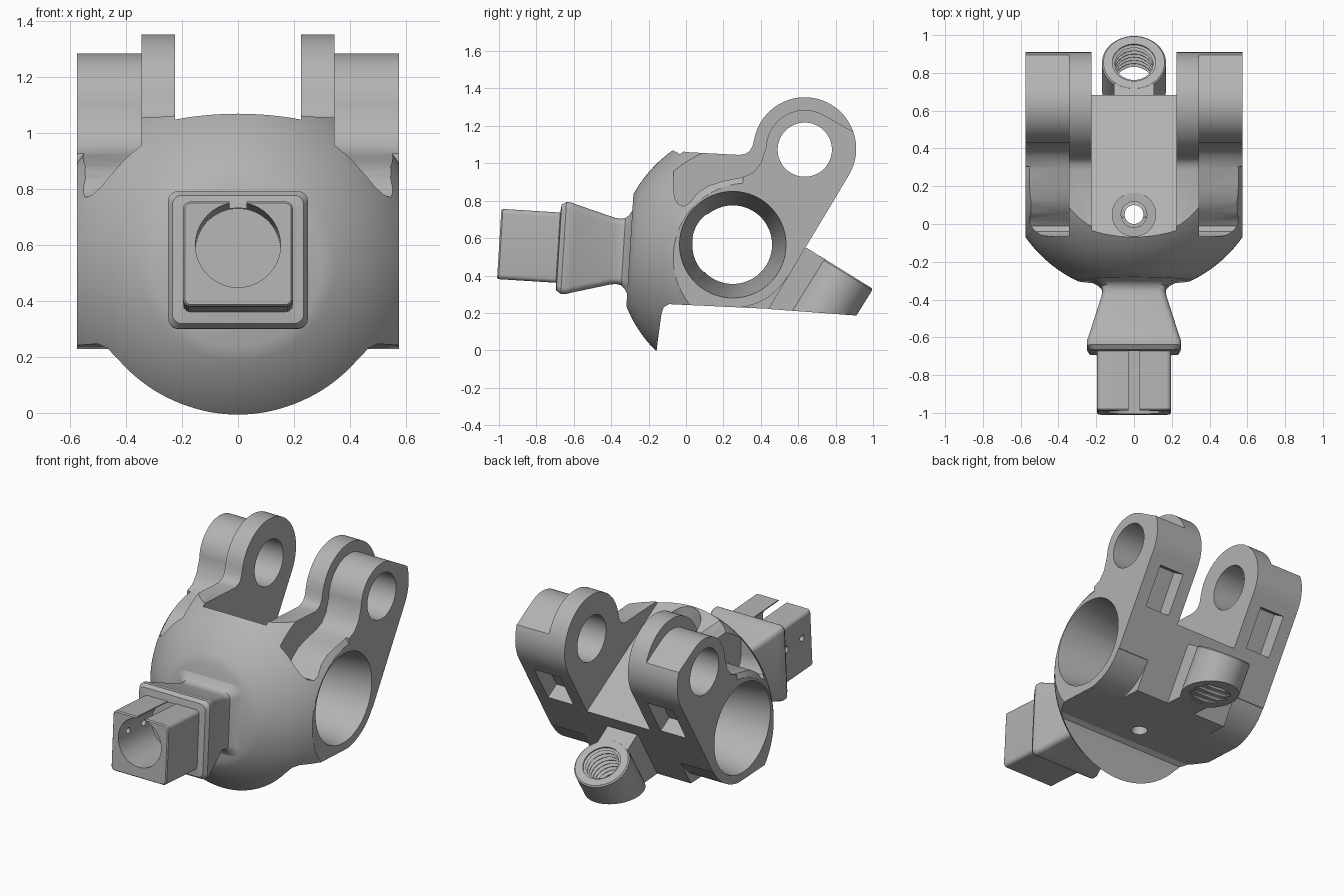
import bpy, bmesh
from math import sin, cos, pi, radians, sqrt
from mathutils import Matrix, Vector

cube = bpy.data.objects.get("Cube")
if cube:
    bpy.data.objects.remove(cube, do_unlink=True)

grey = bpy.data.materials.new("plain_grey")
grey.use_nodes = True
colour = (0.45, 0.45, 0.45, 1)
grey.diffuse_color = colour
for node in grey.node_tree.nodes:
    if node.type == 'BSDF_PRINCIPLED':
        node.inputs["Base Color"].default_value = colour
        node.inputs["Roughness"].default_value = 0.6

TILT = 0.0625


def make(name, bm, matrix=None):
    bmesh.ops.recalc_face_normals(bm, faces=bm.faces)
    if matrix:
        bmesh.ops.transform(bm, matrix=matrix, verts=bm.verts)
    mesh = bpy.data.meshes.new(name)
    bm.to_mesh(mesh)
    bm.free()
    obj = bpy.data.objects.new(name, mesh)
    bpy.context.collection.objects.link(obj)
    mesh.materials.append(grey)
    return obj


def place(x, y, z, angle=0.0, axis='X'):
    return Matrix.Translation((x, y, z)) @ Matrix.Rotation(angle, 4, axis)


def arc(cy, cz, r, a0, a1, n):
    angles = [radians(a0 + (a1 - a0) * i / n) for i in range(n + 1)]
    return [(cy + r * cos(a), cz + r * sin(a)) for a in angles]


def prism(name, profile, x0, x1):
    """Side profile (y, z) extruded across x."""
    bm = bmesh.new()
    face = bm.faces.new([bm.verts.new((x0, y, z)) for y, z in profile])
    ext = bmesh.ops.extrude_face_region(bm, geom=[face])["geom"]
    verts = [v for v in ext if isinstance(v, bmesh.types.BMVert)]
    bmesh.ops.translate(bm, vec=(x1 - x0, 0, 0), verts=verts)
    return make(name, bm)


def lathe(name, profile, matrix, segments=64):
    """Profile (height, radius) turned about local z, with closed ends."""
    pts = [(profile[0][0], 0)] + profile + [(profile[-1][0], 0)]
    bm = bmesh.new()
    verts = [bm.verts.new((r, 0, t)) for t, r in pts]
    edges = [bm.edges.new(pair) for pair in zip(verts, verts[1:])]
    bmesh.ops.spin(bm, geom=verts + edges, cent=(0, 0, 0), axis=(0, 0, 1),
                   angle=2 * pi, steps=segments)
    bmesh.ops.remove_doubles(bm, verts=bm.verts, dist=1e-5)
    return make(name, bm, matrix)


def rounded_loft(name, sections, matrix, n=5):
    """Rounded rectangles (y, half width, half height, corner) joined in order."""
    bm = bmesh.new()
    rings = []
    for y, hx, hz, r in sections:
        ring = []
        for q, (sx, sz) in enumerate([(1, 1), (-1, 1), (-1, -1), (1, -1)]):
            for px, pz in arc(sx * (hx - r), sz * (hz - r), r, 90 * q, 90 * q + 90, n):
                ring.append(bm.verts.new((px, y, pz)))
        rings.append(ring)
    for a, b in zip(rings, rings[1:]):
        for i in range(len(a)):
            j = (i + 1) % len(a)
            bm.faces.new((a[i], a[j], b[j], b[i]))
    bm.faces.new(rings[0])
    bm.faces.new(rings[-1])
    return make(name, bm, matrix)


def boolean(target, tool, operation='DIFFERENCE'):
    mod = target.modifiers.new("cut", 'BOOLEAN')
    mod.operation, mod.solver, mod.object = operation, 'EXACT', tool
    bpy.ops.object.select_all(action='DESELECT')
    target.select_set(True)
    bpy.context.view_layer.objects.active = target
    bpy.ops.object.modifier_apply(modifier=mod.name)
    bpy.data.objects.remove(tool, do_unlink=True)


def finish(obj):
    bpy.ops.object.select_all(action='DESELECT')
    obj.select_set(True)
    bpy.context.view_layer.objects.active = obj
    bpy.ops.object.shade_smooth_by_angle(angle=radians(32))


# Body: full-width side profile with lugs, bottom plane and front skirt
LUG = (0.635, 1.078)
profile = [(-0.5, -0.1), (-0.165, -0.1), (-0.155, 0.02), (-0.132, 0.19), (-0.12, 0.23),
           (-0.09, 0.247), (0.443, 0.222)]
profile += arc(*LUG, 0.275, -31, 168, 40)
profile += [(0.357, 1.095), (0.34, 1.065), (0.315, 1.05), (0.285, 1.045),
            (0, 1.06), (-0.05, 1.075), (-0.1, 1.15), (-0.5, 1.15)]
body = prism("body", profile, -0.575, 0.575)

# Spherical front with a flat disc, open towards the back
R, C = 0.7, 0.632
dome = [(0, 0.3)]
for i in range(1, 25):
    t = 0.58 * i / 24
    dome.append((t, sqrt(R * R - (C - t) ** 2)))
dome += [(0.585, 1.6), (1.8, 1.6)]
boolean(body, lathe("dome_limit", dome, place(0, -0.3, 0.535, -pi / 2 - TILT), 128), 'INTERSECT')

# Sloping channel between the lugs
boolean(body, prism("channel", [(-0.5, 1.325), (1.1, 0.377), (1.1, 1.6), (-0.5, 1.6)],
                    -0.225, 0.225))

# Stepped outer shoulders, rounded lower corners and back pockets on both sides
step = [(-0.065, 1.6), (-0.066, 0.86), (-0.06, 0.81), (-0.04, 0.78), (-0.01, 0.77),
        (0.02, 0.79), (0.06, 0.84), (0.12, 0.88), (0.2, 0.905), (0.3, 0.925),
        (0.36, 0.95), (0.4, 1.0)]
step += arc(LUG[0], LUG[1], 0.207, 178, 60, 20) + [(0.97, 1.125), (1.1, 1.6)]
corner = arc(0.25, 0.565, 0.338, -94, -31, 16) + [(0.7, 0.38), (0.5, 0), (0.2, 0)]
pocket = [(0.612, 0.70), (0.749, 0.93), (0.92, 0.829), (0.784, 0.599)]
for s in (1, -1):
    boolean(body, prism("step", step, s * 0.345, s * 0.7))
    boolean(body, prism("corner", corner, s * 0.345, s * 0.7))
    boolean(body, prism("pocket", pocket, s * 0.31, s * 0.49))

# Tapered main bore, lug pin holes and the counterbored vertical screw hole
boolean(body, lathe("main_bore", [(-0.7, 0.301), (0, 0.21), (0.7, 0.301)],
                    place(0, 0.25, 0.565, pi / 2, 'Y'), 96))
boolean(body, lathe("pin_hole", [(-0.8, 0.145), (0.8, 0.145)],
                    place(0, 0.635, 1.073, pi / 2, 'Y')))
boolean(body, lathe("screw_hole", [(0.1, 0.05), (0.6, 0.05), (0.6, 0.068), (0.93, 0.068),
                                   (0.93, 0.115), (1.3, 0.115)], place(0, 0.05, 0), 48))
finish(body)

# Stem: fillet, flared neck, collar and square socket, tilted slightly upwards
frame = place(0, -0.3, 0.525, -TILT)
stem = rounded_loft("stem", [
    (0.03, 0.23, 0.23, 0.06), (0.0, 0.225, 0.225, 0.06), (-0.015, 0.195, 0.198, 0.05),
    (-0.035, 0.172, 0.18, 0.04), (-0.06, 0.167, 0.175, 0.035), (-0.09, 0.172, 0.178, 0.035),
    (-0.30, 0.238, 0.236, 0.035), (-0.33, 0.249, 0.246, 0.035), (-0.355, 0.25, 0.246, 0.035),
    (-0.38, 0.235, 0.23, 0.035), (-0.385, 0.196, 0.188, 0.025), (-0.692, 0.196, 0.188, 0.025),
    (-0.7, 0.19, 0.182, 0.022)], frame)
boolean(stem, lathe("socket", [(0.36, 0.152), (0.8, 0.152)],
                    frame @ place(0, 0, 0.032, pi / 2)))
slot = prism("slot", [(-0.8, 0.1), (-0.385, 0.1), (-0.385, 0.3), (-0.8, 0.3)], -0.03, 0.03)
slot.data.transform(frame)
boolean(stem, slot)
for y in (-0.44, -0.6):
    boolean(stem, lathe("side_hole", [(-0.3, 0.02), (-0.05, 0.02)],
                        frame @ place(0, y, 0.04, pi / 2, 'Y'), 20))
finish(stem)

# Threaded clamp boss at the back, trimmed to the bottom plane
lean = place(0, 0.855, 0.418, -0.555)
boss = lathe("clamp_boss", [(-0.5, 0.17), (-0.008, 0.17), (0, 0.162)], lean)
neck = prism("neck", [(0.55, 0.5), (0.645, 0.548), (0.855, 0.416), (0.8, 0.15),
                      (0.45, 0.15), (0.43, 0.25)], -0.105, 0.105)
boolean(boss, neck, 'UNION')
boolean(boss, prism("trim", [(0.4, 0.224), (1.1, 0.172), (1.1, 0.7), (0.4, 0.8)],
                    -0.3, 0.3), 'INTERSECT')
thread = [(-0.6, 0.1)]
for i in range(14):
    z = -0.46 + i * 0.032
    thread += [(z, 0.1), (z + 0.012, 0.122), (z + 0.018, 0.122), (z + 0.03, 0.1)]
thread += [(-0.008, 0.115), (0.1, 0.115)]
boolean(boss, lathe("thread", thread, lean, 48))
finish(boss)
